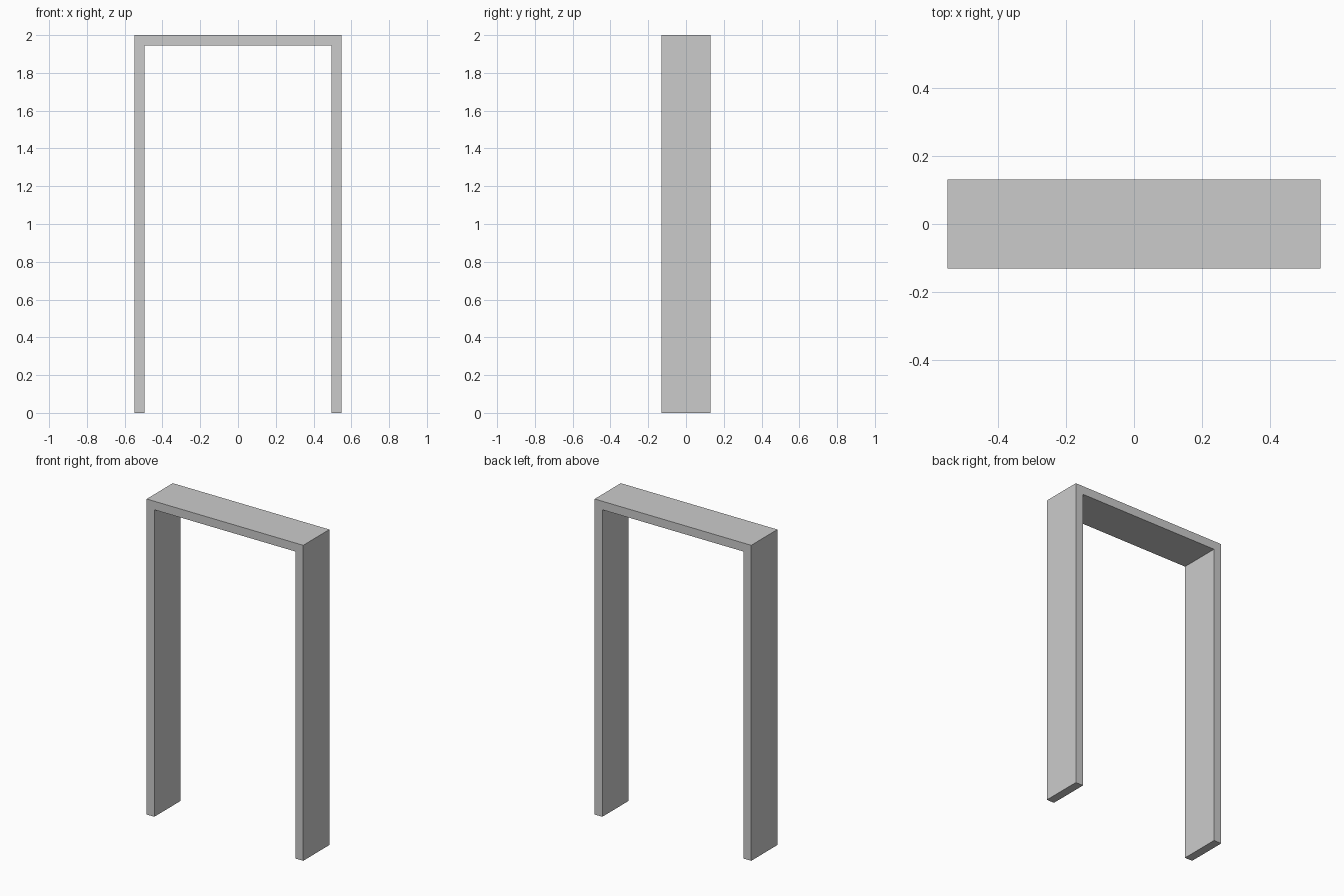
import bpy
import bmesh
from mathutils import Vector

if "Cube" in bpy.data.objects:
    bpy.data.objects.remove(bpy.data.objects["Cube"])

HALF_W, HALF_D, HEIGHT, THICK = 0.549, 0.131, 2.0, 0.054

# Door frame: U-shaped front profile, extruded through the depth
inner = HALF_W - THICK
under = HEIGHT - THICK
right = [(inner, under), (inner, 0), (HALF_W, 0), (HALF_W, HEIGHT)]
profile = right + [(-x, z) for x, z in reversed(right)]

bm = bmesh.new()
face = bm.faces.new([bm.verts.new((x, -HALF_D, z)) for x, z in profile])
extruded = bmesh.ops.extrude_face_region(bm, geom=[face], use_keep_orig=True)
moved = [g for g in extruded["geom"] if isinstance(g, bmesh.types.BMVert)]
bmesh.ops.translate(bm, verts=moved, vec=Vector((0, 2 * HALF_D, 0)))
bmesh.ops.recalc_face_normals(bm, faces=bm.faces)

mesh = bpy.data.meshes.new("door_frame")
bm.to_mesh(mesh)
bm.free()
bpy.context.collection.objects.link(bpy.data.objects.new("door_frame", mesh))
